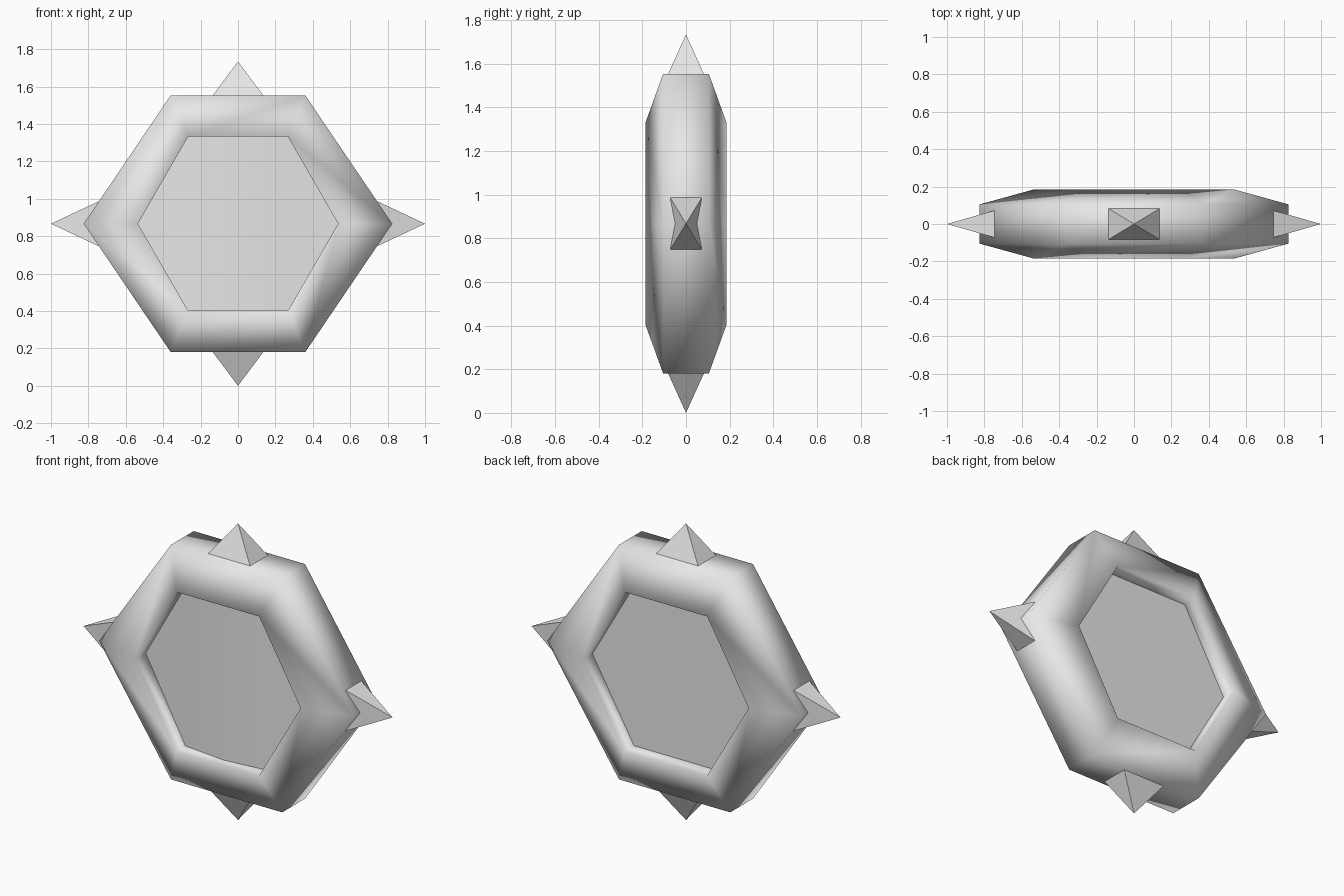
import bpy
import math
from mathutils import Vector

if "Cube" in bpy.data.objects:
    bpy.data.objects.remove(bpy.data.objects["Cube"])

CZ = 0.867  # height of the centre

grey = bpy.data.materials.new("plain grey")
grey.diffuse_color = (0.8, 0.8, 0.8, 1)
grey.use_nodes = True
grey.node_tree.nodes["Principled BSDF"].inputs["Base Color"].default_value = grey.diffuse_color


def make(name, verts, faces, smooth=False):
    mesh = bpy.data.meshes.new(name)
    mesh.from_pydata(verts, [], faces)
    mesh.materials.append(grey)
    for p in mesh.polygons:
        p.use_smooth = smooth
    mesh.update()
    obj = bpy.data.objects.new(name, mesh)
    bpy.context.collection.objects.link(obj)
    return obj


def hexagon(corner_x, side_x, side_z, y):
    """Six corners, anticlockwise as seen from the front."""
    pts = [(corner_x, 0), (side_x, side_z), (-side_x, side_z),
           (-corner_x, 0), (-side_x, -side_z), (side_x, -side_z)]
    return [(x, y, CZ + z) for x, z in pts]


OUTER = (0.825, 0.36, 0.686)
INNER = (0.535, 0.267, 0.465)

# Hexagonal ring: cross-section loops, closed around the section
loops = [(OUTER, -0.105), (INNER, -0.185), (INNER, -0.10),
         (INNER, 0.10), (INNER, 0.185), (OUTER, 0.105)]
verts = [v for size, y in loops for v in hexagon(*size, y)]
faces = []
for a in range(6):
    b = (a + 1) % 6
    for i in range(6):
        j = (i + 1) % 6
        faces.append((a * 6 + i, a * 6 + j, b * 6 + j, b * 6 + i))
make("ring", verts, faces, smooth=True)

# Back panel: flat and recessed
make("back_panel", hexagon(*INNER, 0.10), [(5, 4, 3, 2, 1, 0)])

# Front panel: recessed and slightly bowed towards the middle
columns = [(-0.267, 0.465, -0.105), (0, 0.465, -0.135), (0.267, 0.465, -0.105)]
verts = [(-0.535, -0.088, CZ), (0.535, -0.088, CZ)]
for x, h, y in columns:
    verts += [(x, y, CZ - h), (x, y, CZ + h)]
make("front_panel", verts,
     [(0, 2, 3), (2, 4, 5, 3), (4, 6, 7, 5), (6, 1, 7)], smooth=True)


# Four-sided spikes, pointing out from the ring
def spike(name, direction, base, tip, half_width, half_depth):
    d = Vector(direction)
    side = Vector((d.z, 0, -d.x))
    depth = Vector((0, 1, 0))
    centre = Vector((0, 0, CZ))
    corners = [centre + d * base + side * (s * half_width) + depth * (t * half_depth)
               for s, t in ((-1, -1), (1, -1), (1, 1), (-1, 1))]
    make(name, corners + [centre + d * tip],
         [(0, 1, 4), (1, 2, 4), (2, 3, 4), (3, 0, 4), (3, 2, 1, 0)])


for name, s in (("top_spike", 1), ("bottom_spike", -1)):
    spike(name, (0, 0, s), 0.684, 0.867, 0.137, 0.083)
for name, s in (("right_spike", 1), ("left_spike", -1)):
    spike(name, (s, 0, 0), 0.747, 1.0, 0.119, 0.072)
